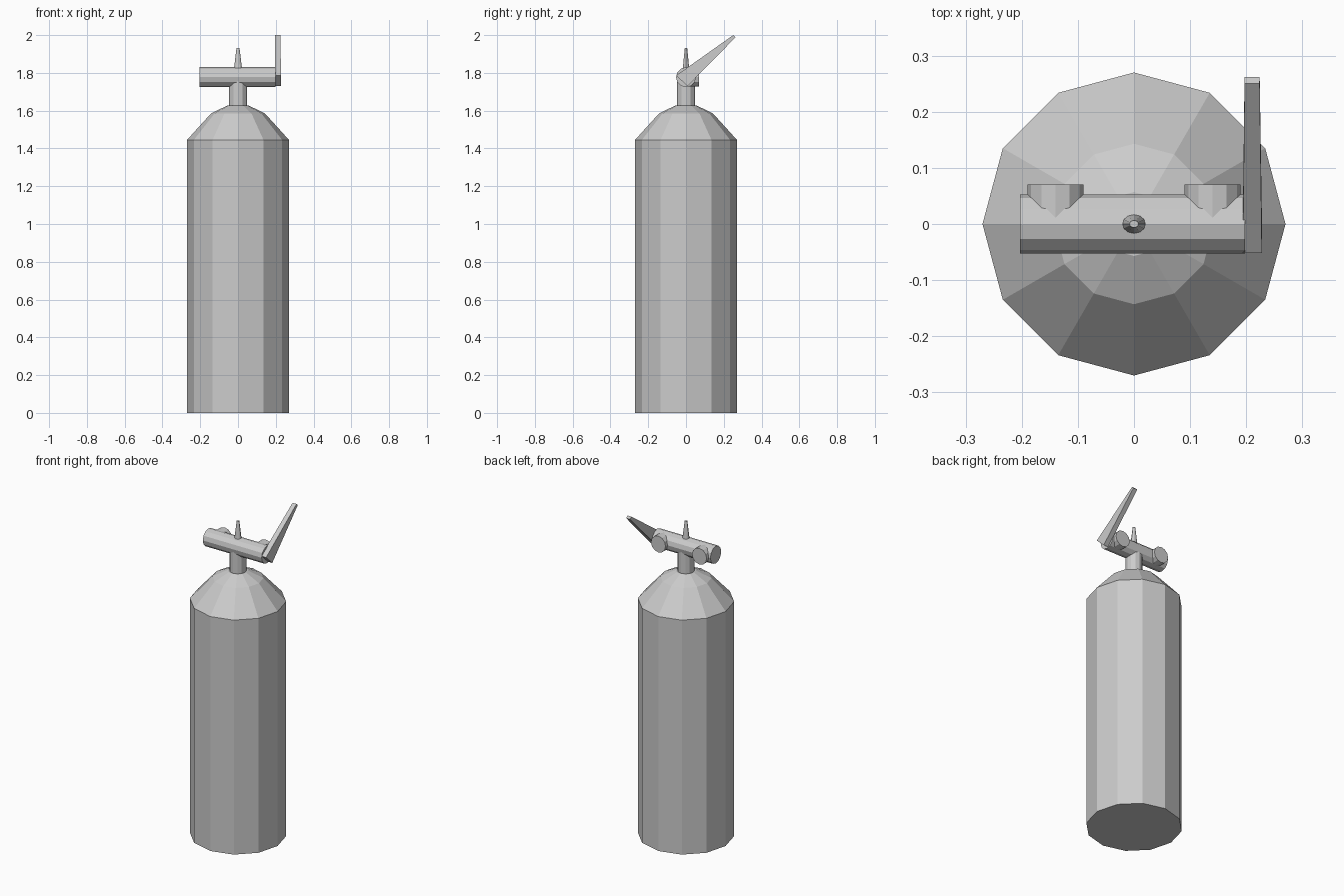
import bpy, bmesh, math
from mathutils import Matrix

if "Cube" in bpy.data.objects:
    bpy.data.objects.remove(bpy.data.objects["Cube"])


def make_object(name, bm):
    bmesh.ops.recalc_face_normals(bm, faces=bm.faces)
    mesh = bpy.data.meshes.new(name)
    bm.to_mesh(mesh)
    bm.free()
    obj = bpy.data.objects.new(name, mesh)
    bpy.context.collection.objects.link(obj)
    return obj


def lathe(name, profile, matrix=Matrix(), sides=12):
    """Flat-faced turned solid from (radius, height) pairs, capped at both ends."""
    bm = bmesh.new()
    rings = []
    for r, z in profile:
        angles = [2 * math.pi * i / sides for i in range(sides)]
        rings.append([bm.verts.new((r * math.cos(a), r * math.sin(a), z)) for a in angles])
    for low, high in zip(rings, rings[1:]):
        for i in range(sides):
            j = (i + 1) % sides
            bm.faces.new((low[i], low[j], high[j], high[i]))
    bm.faces.new(rings[0][::-1])
    bm.faces.new(rings[-1])
    bm.transform(matrix)
    return make_object(name, bm)


BAR_Z = 1.777

# Tank with faceted shoulder
lathe("tank", [(0.27, 0), (0.27, 1.445), (0.143, 1.585), (0.057, 1.627)])

# Valve neck
lathe("valve_neck", [(0.048, 1.60), (0.048, 1.765)])

# Horizontal valve body
along_x = Matrix.Translation((0, 0, BAR_Z)) @ Matrix.Rotation(math.pi / 2, 4, 'Y')
lathe("valve_body", [(0.053, -0.203), (0.053, 0.198)], along_x)

# Rear outlets, one on each side
for side, x in (("left", -0.14), ("right", 0.14)):
    along_y = Matrix.Translation((x, 0, BAR_Z)) @ Matrix.Rotation(-math.pi / 2, 4, 'X')
    lathe(side + "_outlet", [(0.05, 0), (0.05, 0.07)], along_y)

# Tapered pin on top
lathe("top_pin", [(0.024, 1.80), (0.008, 1.932)], Matrix.Diagonal((1, 0.8, 1, 1)))

# Tapered lever on the right end
bm = bmesh.new()
base = [(-0.052, 1.786), (0.008, 1.73)]
tip = [(0.262, 1.988), (0.250, 2.0)]
loops = []
for x0, x1 in ((0.194, 0.197), (0.228, 0.224)):
    loops.append([bm.verts.new((x0, y, z)) for y, z in base]
                 + [bm.verts.new((x1, y, z)) for y, z in tip])
bm.faces.new(loops[0])
bm.faces.new(loops[1][::-1])
for i in range(4):
    j = (i + 1) % 4
    bm.faces.new((loops[0][i], loops[0][j], loops[1][j], loops[1][i]))
make_object("lever", bm)
